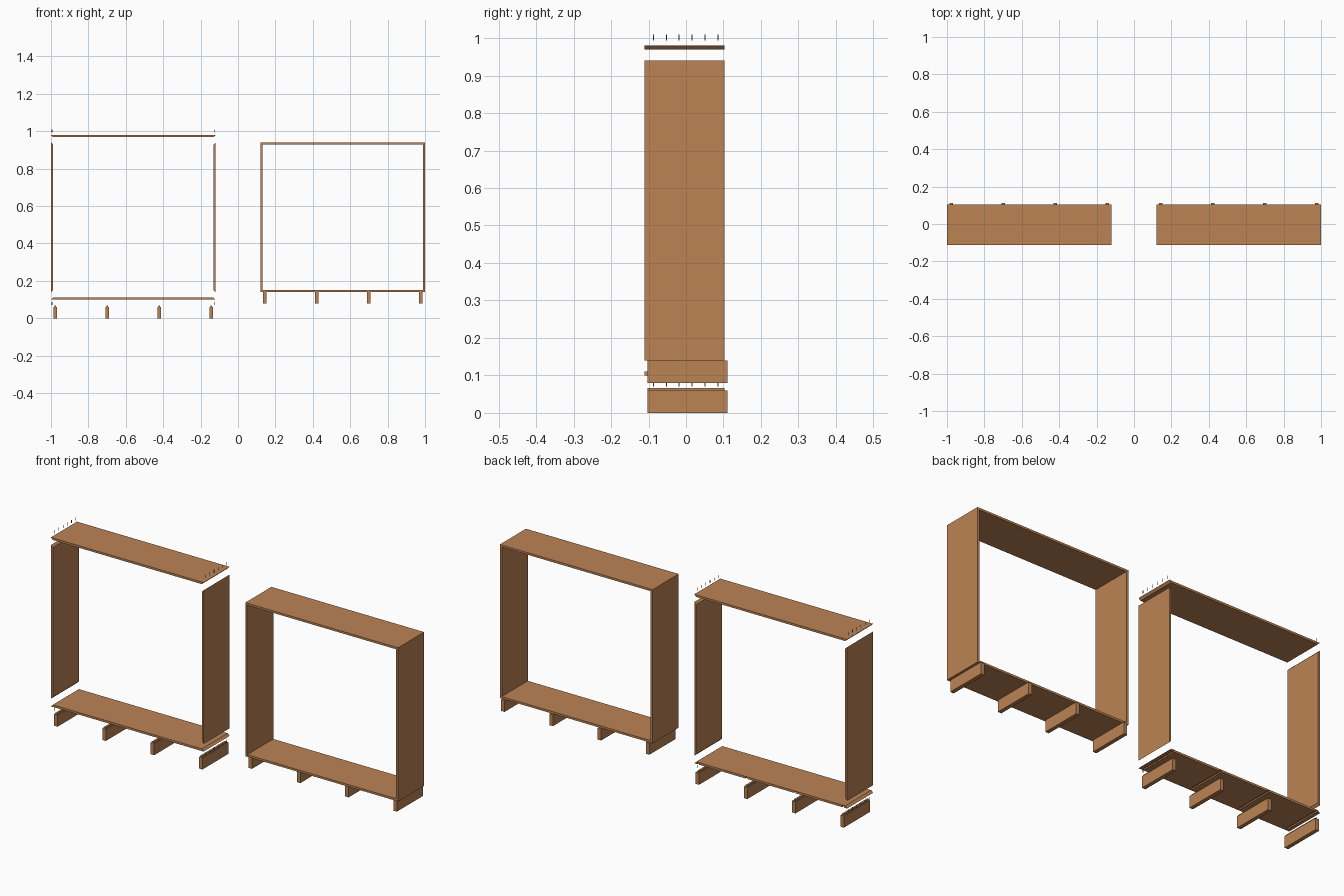
import bpy, bmesh
from mathutils import Matrix

cube = bpy.data.objects.get("Cube")
if cube:
    bpy.data.objects.remove(cube, do_unlink=True)


def material(name, rgb):
    m = bpy.data.materials.new(name)
    m.use_nodes = True
    m.diffuse_color = (*rgb, 1)
    m.node_tree.nodes["Principled BSDF"].inputs["Base Color"].default_value = (*rgb, 1)
    return m


wood = material("warm wood", (0.50, 0.23, 0.09))
steel = material("steel", (0.20, 0.26, 0.33))

# Shared dimensions
W, T = 0.88, 0.011                 # frame width and board thickness
Z0, Z1 = 0.14, 0.94                # frame bottom and top
FRONT, BACK = -0.111, 0.103        # board depth
FOOT_W, FOOT_H = 0.02, 0.06
TENON_W, TENON_H = 0.01, 0.007
FOOT_X = [-0.417, -0.139, 0.139, 0.417]


def add(name, bm, mat):
    bmesh.ops.recalc_face_normals(bm, faces=bm.faces)
    mesh = bpy.data.meshes.new(name)
    bm.to_mesh(mesh)
    bm.free()
    mesh.materials.append(mat)
    ob = bpy.data.objects.new(name, mesh)
    bpy.context.collection.objects.link(ob)
    return ob


def prism(name, profile, y0, y1):
    """Extrude an x-z outline from y0 to y1."""
    bm = bmesh.new()
    face = bm.faces.new([bm.verts.new((x, y0, z)) for x, z in profile])
    out = bmesh.ops.extrude_face_region(bm, geom=[face])
    moved = [v for v in out["geom"] if isinstance(v, bmesh.types.BMVert)]
    bmesh.ops.translate(bm, verts=moved, vec=(0, y1 - y0, 0))
    return add(name, bm, wood)


def level_board(name, cx, outer, inner):
    """Horizontal board with mitred ends."""
    h = W / 2
    return prism(name, [(cx - h, outer), (cx + h, outer),
                        (cx + h - T, inner), (cx - h + T, inner)], FRONT, BACK)


def side_board(name, cx, side):
    """Upright board with mitred ends."""
    xo, xi = cx + side * W / 2, cx + side * (W / 2 - T)
    return prism(name, [(xo, Z0), (xo, Z1), (xi, Z1 - T), (xi, Z0 + T)], FRONT, BACK)


def cut_groove(board, x, z):
    """Stopped groove in the underside that takes a foot tenon."""
    w = TENON_W / 2
    cutter = prism("groove_cutter", [(x - w, z - 0.01), (x + w, z - 0.01),
                                     (x + w, z + TENON_H), (x - w, z + TENON_H)],
                   -BACK, BACK + 0.01)
    cutter.hide_render = True
    mod = board.modifiers.new("groove", "BOOLEAN")
    mod.operation, mod.solver, mod.object = "DIFFERENCE", "EXACT", cutter
    bpy.context.view_layer.objects.active = board
    bpy.ops.object.modifier_apply(modifier=mod.name)
    bpy.data.objects.remove(cutter, do_unlink=True)


def foot(name, x, z):
    """Foot rail with a tenon that stops short of its back end."""
    w, t = FOOT_W / 2, TENON_W / 2
    top = z + FOOT_H
    prism(name, [(x - w, z), (x + w, z), (x + w, top), (x - w, top)], -BACK, -FRONT)
    prism(name + "_tenon", [(x - t, top), (x + t, top),
                            (x + t, top + TENON_H), (x - t, top + TENON_H)], -BACK, BACK)


def shelf_frame(prefix, cx, gap):
    """Frame with its parts pulled apart vertically by gap."""
    level_board(prefix + "_top_board", cx, Z1 + gap, Z1 + gap - T)
    bottom = level_board(prefix + "_bottom_board", cx, Z0 - gap, Z0 - gap + T)
    for label, side in (("right", -1), ("left", 1)):
        side_board(f"{prefix}_{label}_side", cx, side)
    for i, fx in enumerate(FOOT_X):
        cut_groove(bottom, cx + fx, Z0 - gap)
        foot(f"{prefix}_foot_{i + 1}", cx + fx, Z0 - FOOT_H - 2 * gap)


def pin_row(name, x, z):
    """Row of thin fixing pins."""
    bm = bmesh.new()
    for i in range(6):
        bmesh.ops.create_cone(bm, cap_ends=True, segments=8, radius1=0.0014,
                              radius2=0.0014, depth=0.016,
                              matrix=Matrix.Translation((x, -0.087 + i * 0.0344, z)))
    add(name, bm, steel)


shelf_frame("assembled", 0.56, 0)
shelf_frame("exploded", -0.56, 0.04)

# Pins above and below the exploded frame
for label, side in (("right", -1), ("left", 1)):
    px = -0.56 + side * (W - T) / 2
    pin_row(f"{label}_upper_pins", px, 1.002)
    pin_row(f"{label}_lower_pins", px, 0.078)
